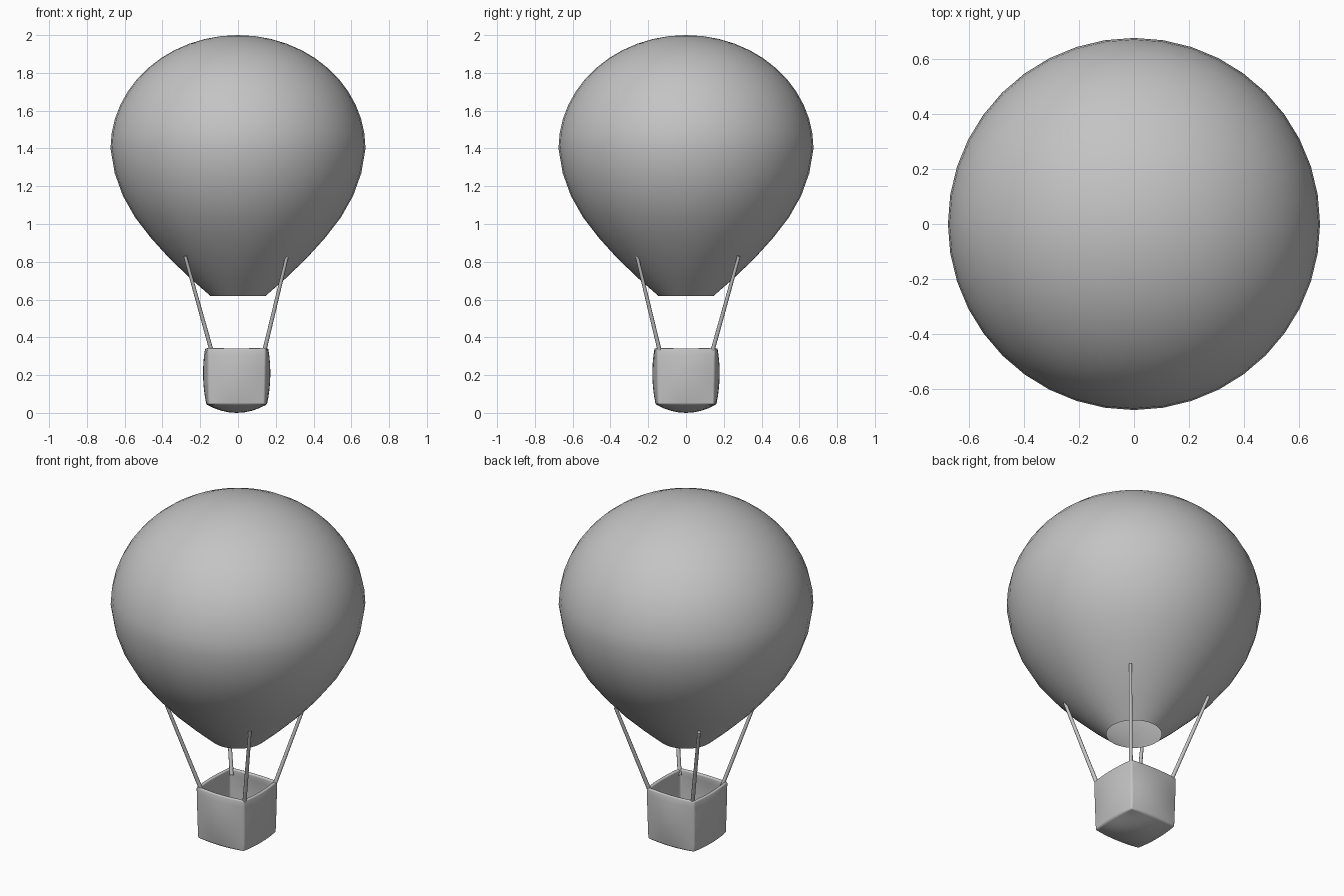
import bpy, bmesh, math
from mathutils import Vector

cube = bpy.data.objects.get("Cube")
if cube:
    bpy.data.objects.remove(cube, do_unlink=True)

GREY = (0.55, 0.55, 0.55, 1)
grey = bpy.data.materials.new("plain grey")
grey.use_nodes = True
grey.diffuse_color = GREY
grey.node_tree.nodes["Principled BSDF"].inputs["Base Color"].default_value = GREY


def add_object(name, bm):
    """Turn a bmesh into a smooth-shaded grey object."""
    bmesh.ops.recalc_face_normals(bm, faces=bm.faces)
    mesh = bpy.data.meshes.new(name)
    bm.to_mesh(mesh)
    bm.free()
    mesh.materials.append(grey)
    obj = bpy.data.objects.new(name, mesh)
    bpy.context.collection.objects.link(obj)
    bpy.ops.object.select_all(action='DESELECT')
    obj.select_set(True)
    bpy.context.view_layer.objects.active = obj
    bpy.ops.object.shade_smooth_by_angle(angle=math.radians(45))
    return obj


# Envelope: open mouth, tapering skirt and a flattened dome, turned round z
SIDES, RADIUS, WIDEST, TOP = 40, 0.675, 1.4, 2.0
profile = [(0.147, 0.62), (0.25, 0.71), (0.365, 0.82), (0.46, 0.925),
           (0.545, 1.035), (0.61, 1.15), (0.653, 1.27)]
for i in range(13):
    a = math.pi / 2 * i / 12
    profile.append((RADIUS * math.cos(a), WIDEST + (TOP - WIDEST) * math.sin(a)))
bm = bmesh.new()
verts = [bm.verts.new((r, 0, z)) for r, z in profile]
edges = [bm.edges.new(pair) for pair in zip(verts, verts[1:])]
bmesh.ops.spin(bm, geom=verts + edges, cent=(0, 0, 0), axis=(0, 0, 1),
               angle=math.tau, steps=SIDES)
bmesh.ops.remove_doubles(bm, verts=bm.verts, dist=0.0005)
add_object("balloon_envelope", bm)

# Basket: open box with pillowed walls and floor
HALF, FLOOR, RIM, BULGE = 0.155, 0.045, 0.343, 0.026
bm = bmesh.new()
bmesh.ops.create_cube(bm, size=2)
bmesh.ops.subdivide_edges(bm, edges=bm.edges, cuts=7, use_grid_fill=True)
lid = [f for f in bm.faces if f.calc_center_median().z > 0.999]
bmesh.ops.delete(bm, geom=lid, context='FACES')
for v in bm.verts:
    x, y, z = v.co
    swell = BULGE * (1 - 0.55 * z * z)
    half = HALF - 0.006 * (1 - z) / 2
    v.co.x = x * (half + swell * (1 - y * y)) - 0.007
    v.co.y = y * (half + swell * (1 - x * x))
    v.co.z = FLOOR + (RIM - FLOOR) * (z + 1) / 2
    if z < 0:
        v.co.z += z * 0.045 * (1 - x * x) * (1 - y * y) * (z < -0.99)
basket = add_object("basket", bm)
wall = basket.modifiers.new("wall thickness", 'SOLIDIFY')
wall.thickness = 0.02
wall.offset = -1
soft = basket.modifiers.new("soft edges", 'BEVEL')
soft.width = 0.014
soft.segments = 3
soft.limit_method = 'ANGLE'
soft.angle_limit = math.radians(45)

# Ropes: one from each basket corner to the envelope
for fb, sy in (("front", -1), ("back", 1)):
    for lr, sx in (("left", 1), ("right", -1)):
        low = Vector((0.135 * sx, 0.135 * sy, 0.31))
        high = Vector((0.27 * sx - 0.01, 0.27 * sy + 0.01, 0.83))
        bm = bmesh.new()
        bmesh.ops.create_cone(bm, cap_ends=True, segments=10, radius1=0.011,
                              radius2=0.009, depth=(high - low).length)
        rope = add_object(f"rope_{fb}_{lr}", bm)
        rope.rotation_mode = 'QUATERNION'
        rope.rotation_quaternion = (high - low).to_track_quat('Z', 'Y')
        rope.location = (low + high) / 2
